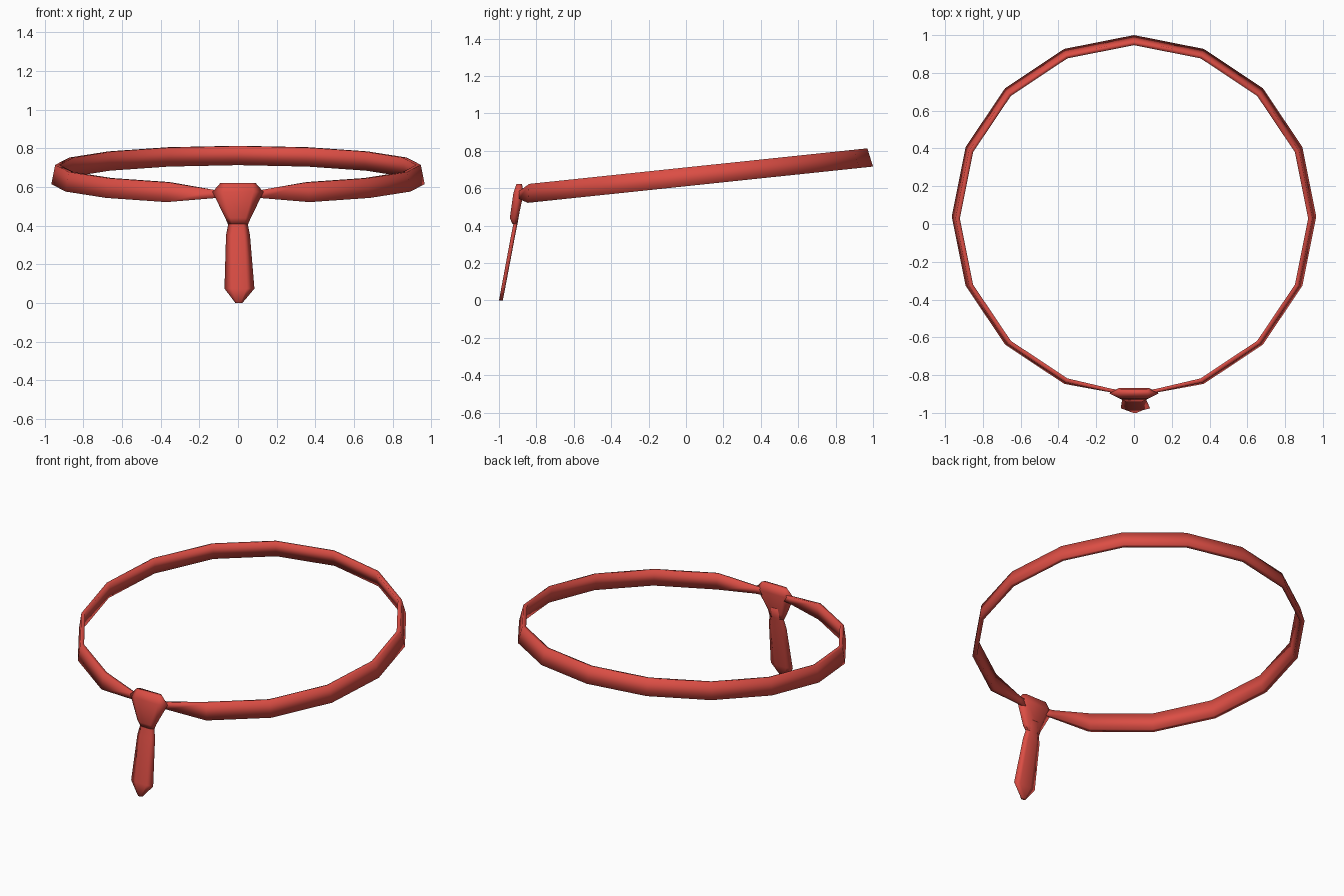
import bpy, math
from mathutils import Vector, Matrix

if "Cube" in bpy.data.objects:
    bpy.data.objects.remove(bpy.data.objects["Cube"])

red = bpy.data.materials.new("scarf red")
red.diffuse_color = (0.71, 0.075, 0.058, 1)
red.use_nodes = True
red.node_tree.nodes["Principled BSDF"].inputs["Base Color"].default_value = red.diffuse_color


def loft(name, sections):
    """Skin a list of equal-length closed cross-sections and cap both ends."""
    n = len(sections[0])
    verts = [v for s in sections for v in s]
    faces = [(i * n + j, i * n + (j + 1) % n,
              (i + 1) * n + (j + 1) % n, (i + 1) * n + j)
             for i in range(len(sections) - 1) for j in range(n)]
    faces.append(tuple(range(n))[::-1])
    faces.append(tuple(range(len(verts) - n, len(verts))))
    me = bpy.data.meshes.new(name)
    me.from_pydata(verts, [], faces)
    me.materials.append(red)
    ob = bpy.data.objects.new(name, me)
    bpy.context.collection.objects.link(ob)
    # consistent outward normals, smooth cloth shading
    import bmesh
    bm = bmesh.new()
    bm.from_mesh(me)
    bmesh.ops.recalc_face_normals(bm, faces=bm.faces)
    for f in bm.faces:
        f.smooth = True
    bm.to_mesh(me)
    bm.free()
    return ob


def lens(z, x0, x1, front, back, inset=0.5):
    """Six-sided horizontal cross-section between x0 and x1."""
    c, h = (x0 + x1) / 2, (x1 - x0) / 2
    m = (front + back) / 2
    return [(x0, m, z), (c - h * inset, front, z), (c + h * inset, front, z),
            (x1, m, z), (c + h * inset, back, z), (c - h * inset, back, z)]


# neck band: tilted, slightly conical ring, pinched where it enters the knot
tilt = Matrix.Translation((0, 0.035, 0.665)) @ Matrix.Rotation(math.radians(6), 4, 'X')
profile = [(0.965, -0.05), (0.945, 0.05), (0.922, 0.05), (0.938, -0.05)]


def pinch(x, y):
    return [(x, y - 0.01, 0.543), (x, y - 0.01, 0.585),
            (x, y + 0.01, 0.585), (x, y + 0.01, 0.543)]


band = [pinch(0.03, -0.897), pinch(0.12, -0.882)]
for k in range(1, 16):
    a = math.radians(-90 + 22.5 * k)
    band.append([tuple(tilt @ Vector((r * math.cos(a), r * math.sin(a), h)))
                 for r, h in profile])
band += [pinch(-0.12, -0.882), pinch(-0.03, -0.897)]
loft("neck_band", band)

# knot: widest near the top, tapering down to the tail
loft("knot", [
    lens(0.622, -0.09, 0.09, -0.907, -0.877, 0.8),
    lens(0.575, -0.132, 0.132, -0.923, -0.868, 0.6),
    lens(0.44, -0.066, 0.066, -0.942, -0.897, 0.6),
    lens(0.408, -0.052, 0.052, -0.927, -0.902, 0.6),
])

# hanging tail: thin slanted strip with a blunt point
loft("tail", [
    lens(0.50, -0.045, 0.045, -0.909, -0.885),
    lens(0.41, -0.050, 0.050, -0.923, -0.901),
    lens(0.35, -0.062, 0.062, -0.935, -0.913),
    lens(0.075, -0.070, 0.085, -0.986, -0.965),
    lens(0.0, -0.013, 0.022, -1.0, -0.980),
])
